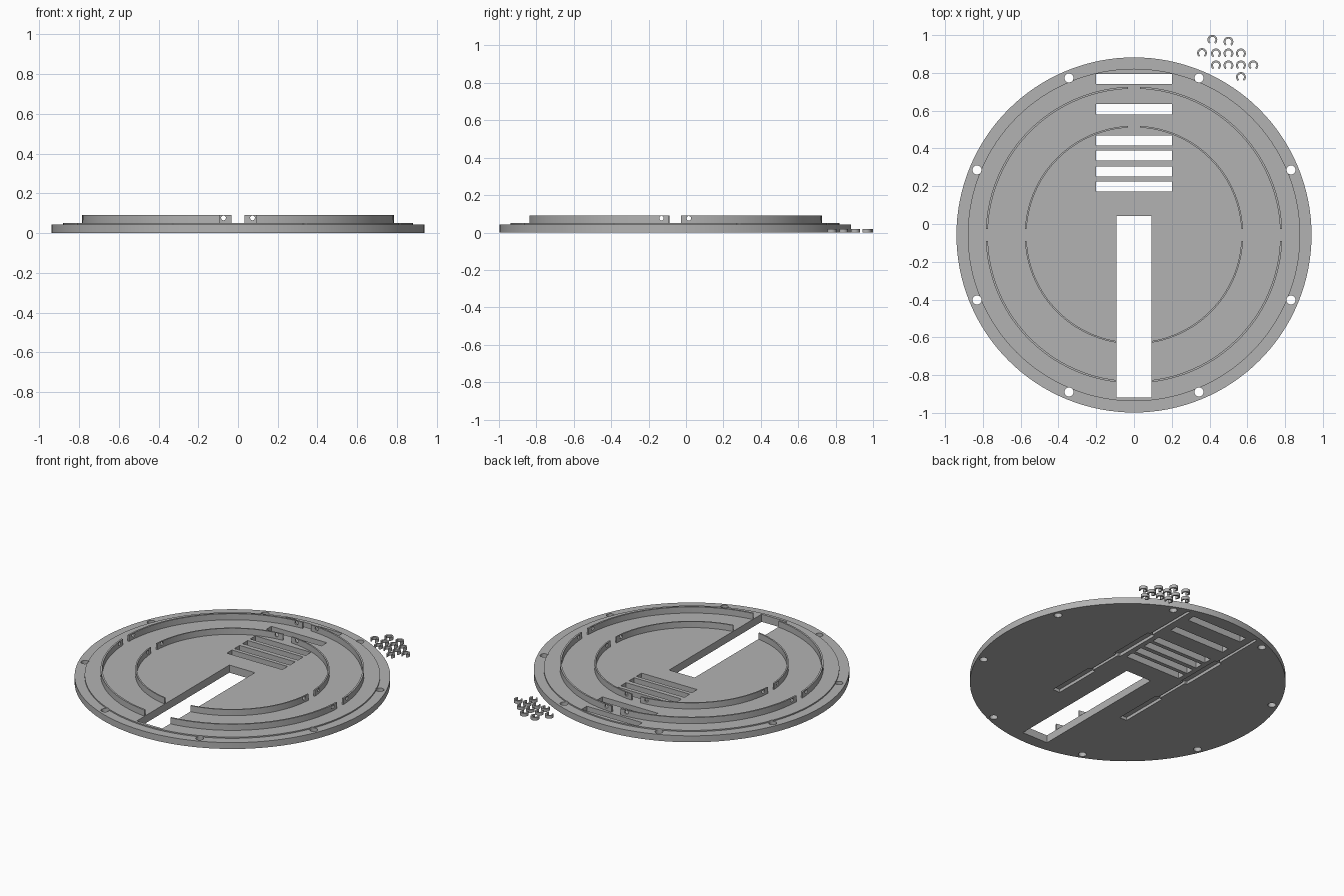
import bpy, bmesh, math
from mathutils import Matrix, Vector

if "Cube" in bpy.data.objects:
    bpy.data.objects.remove(bpy.data.objects["Cube"])

CY = -0.058          # plate centre in y
BASE_Z, DECK_Z, WALL_Z = 0.042, 0.05, 0.09

grey = bpy.data.materials.new("plain grey")
grey.diffuse_color = (0.45, 0.45, 0.45, 1)
grey.use_nodes = True
grey.node_tree.nodes["Principled BSDF"].inputs["Base Color"].default_value = grey.diffuse_color


def finish(name, bm, helper=False):
    bmesh.ops.recalc_face_normals(bm, faces=bm.faces[:])
    me = bpy.data.meshes.new(name)
    bm.to_mesh(me)
    bm.free()
    me.materials.append(grey)
    ob = bpy.data.objects.new(name, me)
    bpy.context.collection.objects.link(ob)
    ob.hide_render = helper
    return ob


def prism(bm, outline, z0, z1):
    low = [bm.verts.new((x, y, z0)) for x, y in outline]
    top = [bm.verts.new((x, y, z1)) for x, y in outline]
    bm.faces.new(low[::-1])
    bm.faces.new(top)
    for i in range(len(low)):
        j = (i + 1) % len(low)
        bm.faces.new((low[i], low[j], top[j], top[i]))


def box(bm, x0, x1, y0, y1, z0, z1):
    prism(bm, [(x0, y0), (x1, y0), (x1, y1), (x0, y1)], z0, z1)


def arc(cx, cy, r, a0, a1, n):
    return [(cx + r * math.cos(a0 + (a1 - a0) * i / n),
             cy + r * math.sin(a0 + (a1 - a0) * i / n)) for i in range(n + 1)]


def rod(bm, centre, axis, r, length, n=24):
    turn = Vector((0, 0, 1)).rotation_difference(Vector(axis)).to_matrix().to_4x4()
    bmesh.ops.create_cone(bm, cap_ends=True, segments=n, radius1=r, radius2=r,
                          depth=length, matrix=Matrix.Translation(centre) @ turn)


def cut(ob, cutter):
    mod = ob.modifiers.new("cut", 'BOOLEAN')
    mod.operation, mod.solver, mod.object = 'DIFFERENCE', 'EXACT', cutter
    dg = bpy.context.evaluated_depsgraph_get()
    me = bpy.data.meshes.new_from_object(ob.evaluated_get(dg))
    ob.modifiers.clear()
    ob.data = me
    bpy.data.objects.remove(cutter)


def smooth(ob):
    bpy.ops.object.select_all(action='DESELECT')
    ob.select_set(True)
    bpy.context.view_layer.objects.active = ob
    bpy.ops.object.shade_smooth_by_angle(angle=math.radians(20))


# Round plate with a stepped rim
bm = bmesh.new()
SEG = 128
loops = []
for r, z in ((0.94, 0), (0.94, BASE_Z), (0.88, BASE_Z), (0.88, DECK_Z)):
    pts = arc(0, CY, r, 0, 2 * math.pi, SEG)[:-1]
    loops.append([bm.verts.new((x, y, z)) for x, y in pts])
bm.faces.new(loops[0][::-1])
bm.faces.new(loops[-1])
for a, b in zip(loops, loops[1:]):
    for i in range(SEG):
        j = (i + 1) % SEG
        bm.faces.new((a[i], a[j], b[j], b[i]))
plate = finish("round_plate", bm)

# Openings through the plate
bm = bmesh.new()
box(bm, -0.093, 0.093, -0.918, 0.043, -0.1, 0.2)
for y0 in (0.741, 0.58, 0.415, 0.335, 0.251, 0.172):
    box(bm, -0.202, 0.202, y0, y0 + 0.054, -0.1, 0.2)
for k in range(8):
    a = math.pi / 8 + k * math.pi / 4
    rod(bm, (0.9 * math.cos(a), CY + 0.9 * math.sin(a), 0), (0, 0, 1), 0.024, 0.4)
# Stepped grooves on the underside
steps = [(-0.41, 0.026), (-0.08, 0.026), (-0.08, 0.009), (0.15, 0.009),
         (0.15, 0.026), (0.47, 0.026), (0.47, 0.009), (0.82, 0.009)]
for s in (-1, 1):
    x = s * 0.26
    outline = [(x + w, y) for y, w in steps] + [(x - w, y) for y, w in steps[::-1]]
    prism(bm, outline, -0.1, 0.02)
cut(plate, finish("plate_cutter", bm, True))
smooth(plate)

# Two concentric walls, each in four quarter pieces with gaps
for name, r_out, r_in in (("outer_wall", 0.785, 0.774), ("inner_wall", 0.578, 0.569)):
    bm = bmesh.new()
    gap, slot = math.asin(0.032 / r_out), math.asin(0.094 / r_out)
    q = math.pi / 2
    for k, (g0, g1) in enumerate(((gap, gap), (gap, gap), (gap, slot), (slot, gap))):
        a0, a1 = k * q + g0, (k + 1) * q - g1
        ring = arc(0, CY, r_out, a0, a1, 32) + arc(0, CY, r_in, a1, a0, 32)
        prism(bm, ring, DECK_Z - 0.004, WALL_Z)
    wall = finish(name, bm)
    # Pin holes beside the gaps
    bm = bmesh.new()
    for t in (-0.073, 0.073):
        rod(bm, (t, CY + r_in, 0.076), (0, 1, 0), 0.012, 0.1)
        for s in (-1, 1):
            rod(bm, (s * r_in, CY + t, 0.076), (1, 0, 0), 0.012, 0.1)
    cut(wall, finish("pin_cutter", bm, True))
    smooth(wall)

# Loose open clips beside the plate
bm = bmesh.new()
rows = ((0.975, (0.415,)), (0.965, (0.5,)), (0.905, (0.36,)),
        (0.903, (0.434, 0.5, 0.566)), (0.84, (0.434, 0.5, 0.566, 0.632)), (0.778, (0.566,)))
for y, xs in rows:
    for x in xs:
        a0, a1 = math.radians(-52), math.radians(232)
        prism(bm, arc(x, y, 0.026, a0, a1, 20) + arc(x, y, 0.016, a1, a0, 20), 0, 0.02)
smooth(finish("open_clips", bm))
